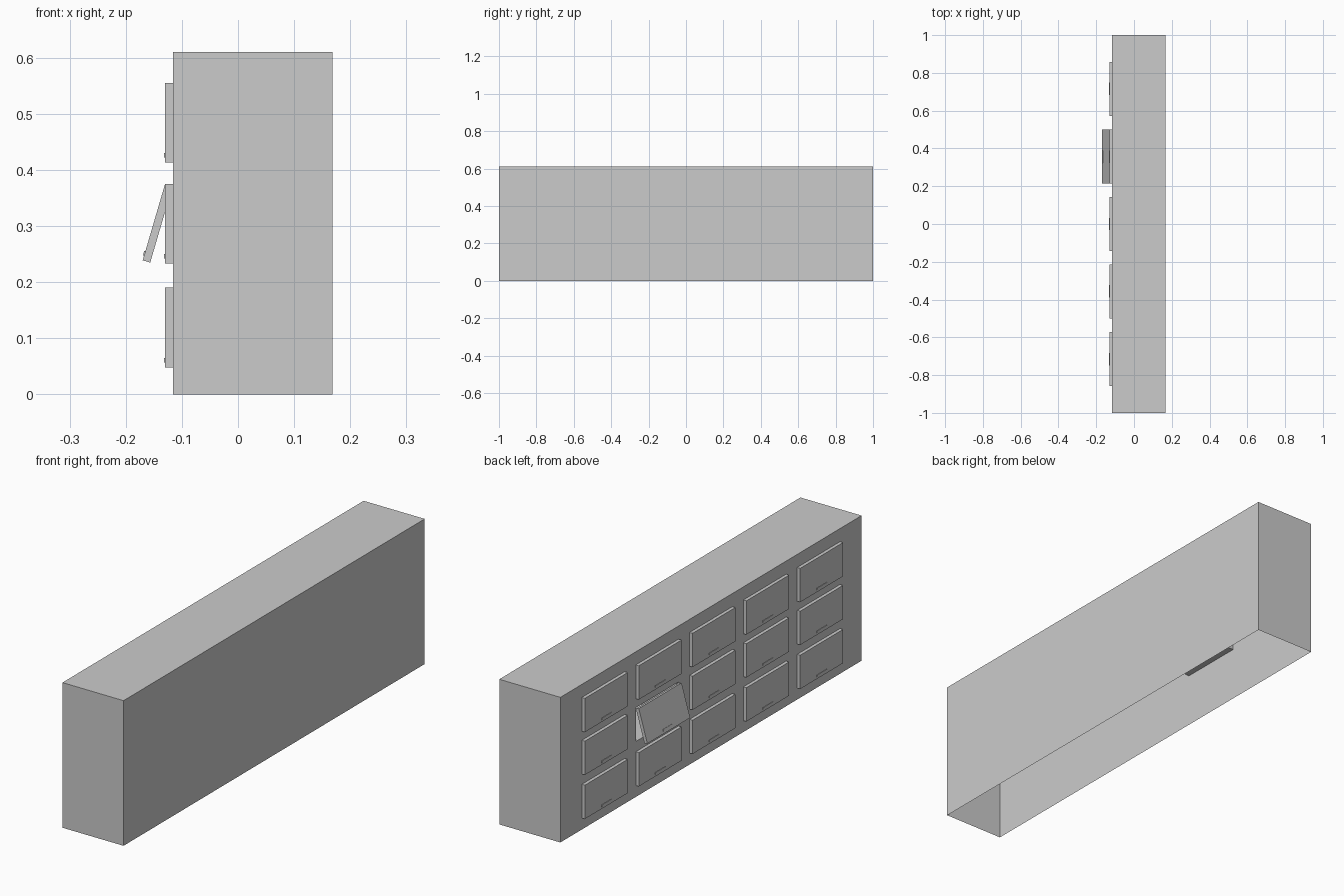
import bpy, bmesh, math
from mathutils import Matrix, Vector

if "Cube" in bpy.data.objects:
    bpy.data.objects.remove(bpy.data.objects["Cube"])

FRONT, BACK, HEIGHT = -0.116, 0.168, 0.61
DOOR_W, DOOR_H, DOOR_T = 0.284, 0.142, 0.014
COLUMNS = [-0.715, -0.357, 0.0, 0.357, 0.715]
ROWS = [0.048, 0.233, 0.413]          # bottom edge of each door row
OPEN = (3, 1)                         # column, row of the door standing ajar
RECESS_DEPTH = 0.24


def finish(bm, name):
    mesh = bpy.data.meshes.new(name)
    bm.to_mesh(mesh)
    bm.free()
    obj = bpy.data.objects.new(name, mesh)
    bpy.context.collection.objects.link(obj)
    return obj


def add_box(bm, lo, hi):
    lo, hi = Vector(lo), Vector(hi)
    matrix = Matrix.Translation((lo + hi) / 2) @ Matrix.Diagonal((*(hi - lo), 1))
    bmesh.ops.create_cube(bm, size=1, matrix=matrix)


# Cabinet shell: open underneath, with one recess behind the open door
bm = bmesh.new()


def ring(x, y0, y1, z0, z1):
    return [bm.verts.new((x, y, z)) for y, z in ((y0, z0), (y1, z0), (y1, z1), (y0, z1))]


oy, oz = COLUMNS[OPEN[0]], ROWS[OPEN[1]]
hole = (oy - DOOR_W / 2, oy + DOOR_W / 2, oz, oz + DOOR_H)
rings = [ring(BACK, -1, 1, 0, HEIGHT), ring(FRONT, -1, 1, 0, HEIGHT),
         ring(FRONT, *hole), ring(FRONT + RECESS_DEPTH, *hole)]
for a, b in zip(rings, rings[1:]):
    for i in range(4):
        j = (i + 1) % 4
        bm.faces.new((a[i], a[j], b[j], b[i]))
bm.faces.new(rings[0])
bm.faces.new(rings[-1])
bmesh.ops.recalc_face_normals(bm, faces=bm.faces)
bottom = [f for f in bm.faces if all(v.co.z < 1e-5 for v in f.verts)]
bmesh.ops.delete(bm, geom=bottom, context='FACES_ONLY')
finish(bm, "cabinet_shell")

# Doors with handles, origin on the top outer edge so they swing from there
for c, y in enumerate(COLUMNS):
    for r, z in enumerate(ROWS):
        parts = {
            "door": ((0, -DOOR_W / 2, -DOOR_H), (DOOR_T, DOOR_W / 2, 0)),
            "handle": ((-0.002, -0.033, -DOOR_H + 0.009), (0.001, 0.033, -DOOR_H + 0.017)),
        }
        for name, (lo, hi) in parts.items():
            bm = bmesh.new()
            add_box(bm, lo, hi)
            obj = finish(bm, f"{name}_{c + 1}_{r + 1}")
            obj.location = (FRONT - DOOR_T, y, z + DOOR_H)
            if (c, r) == OPEN:
                obj.rotation_euler.y = math.radians(16.3)
